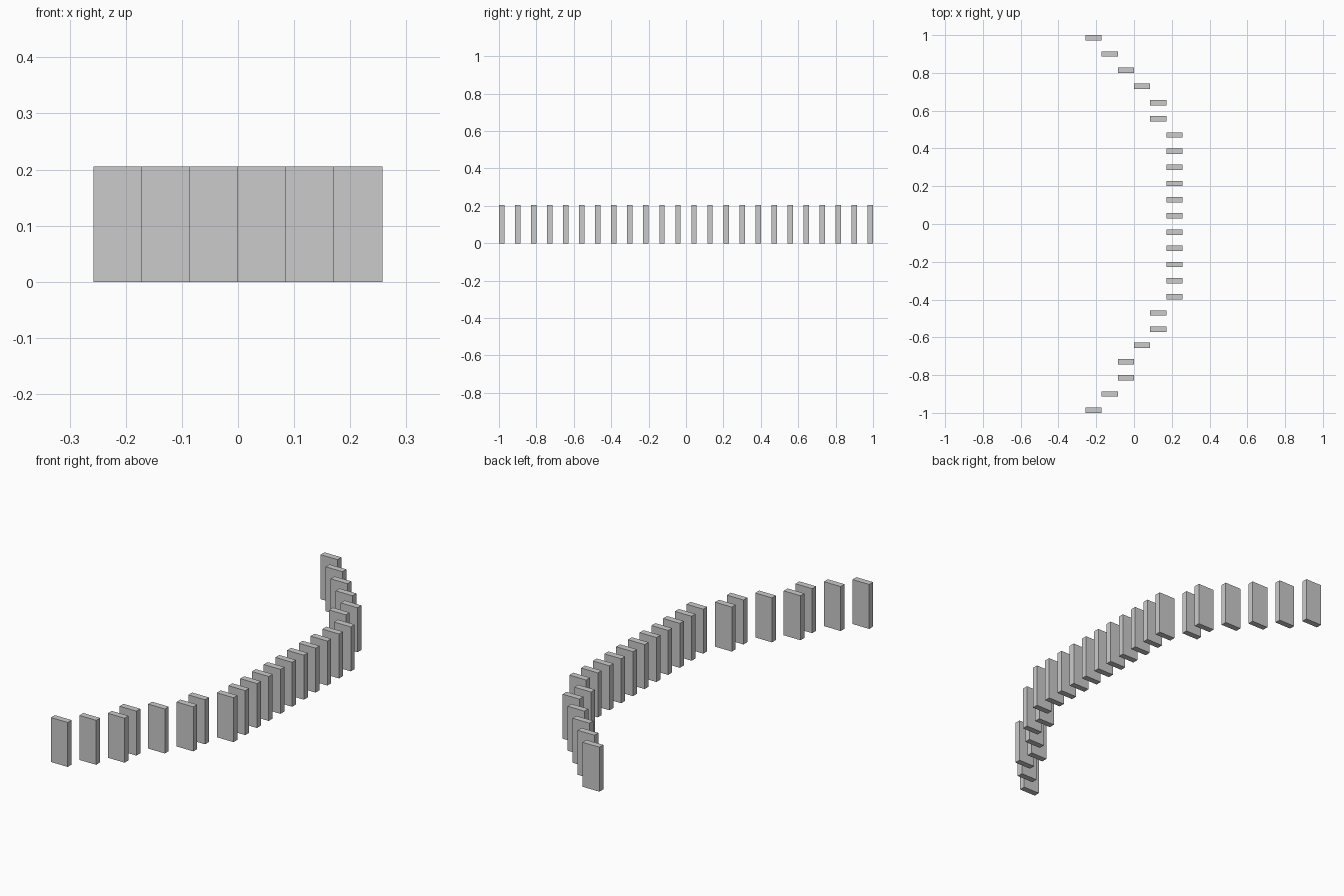
import bpy

if "Cube" in bpy.data.objects:
    bpy.data.objects.remove(bpy.data.objects["Cube"])

# Tile proportions: pitch equals tile width, tile is a third as thick
PITCH = 6 / 70
THICK = PITCH / 3
HEIGHT = PITCH * 2.4

# Column of each tile from front (-y) to back (+y), as (column, run length)
RUNS = [(0, 1), (1, 1), (2, 2), (3, 1), (4, 2), (5, 11),
        (4, 2), (3, 1), (2, 1), (1, 1), (0, 1)]
columns = [col for col, n in RUNS for _ in range(n)]

# Shared tile mesh, base on z = 0
bpy.ops.mesh.primitive_cube_add(size=1)
source = bpy.context.object
mesh = source.data
mesh.name = "tile"
for v in mesh.vertices:
    v.co = (v.co.x * PITCH, v.co.y * THICK, (v.co.z + 0.5) * HEIGHT)
bpy.data.objects.remove(source)

# Stepped, bow-shaped row of standing tiles
for i, col in enumerate(columns):
    tile = bpy.data.objects.new(f"tile_{i + 1:02d}", mesh)
    tile.location = ((col - 2.5) * PITCH, (i - (len(columns) - 1) / 2) * PITCH, 0)
    bpy.context.collection.objects.link(tile)
